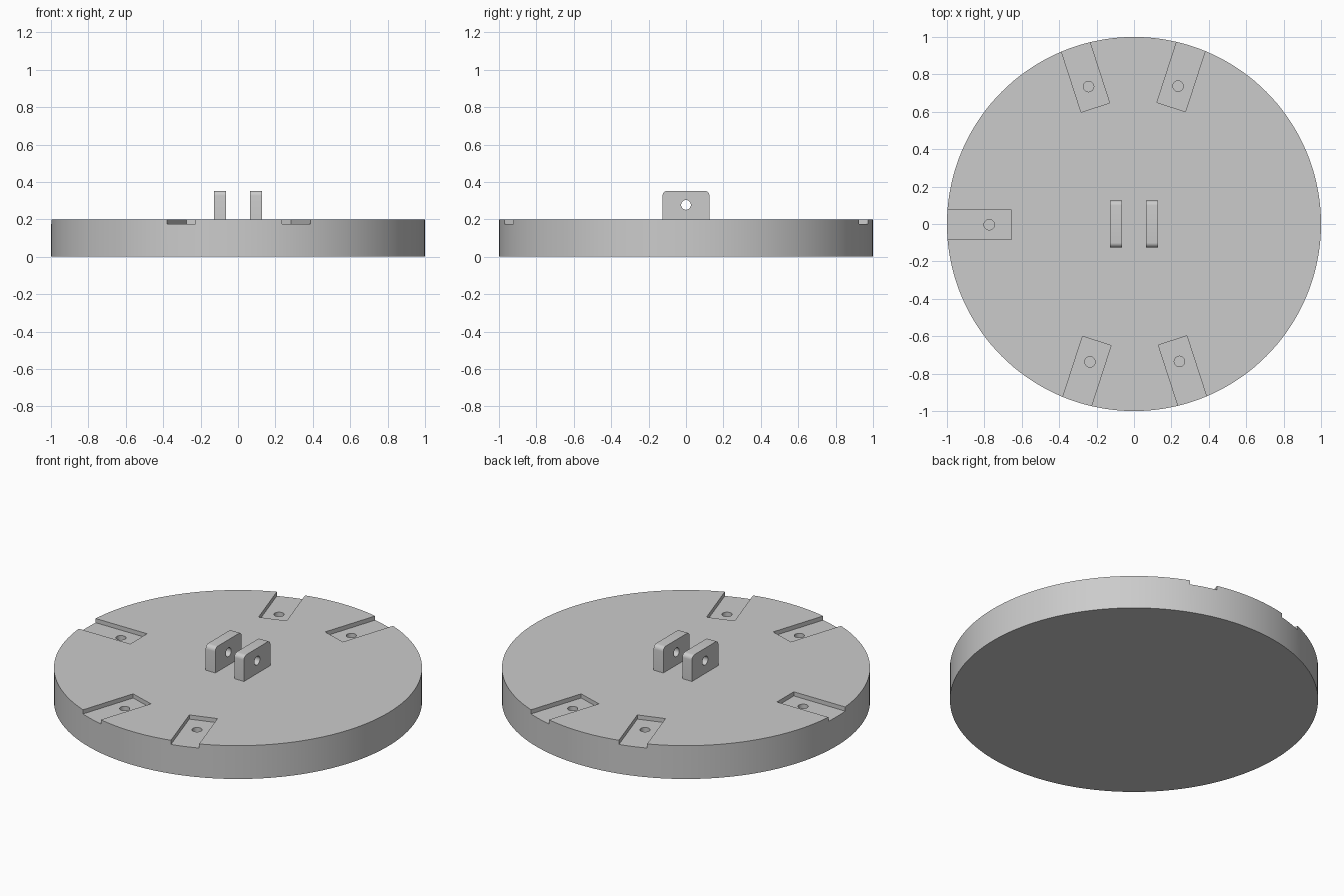
import bpy
import bmesh
from math import radians, pi
from mathutils import Matrix, Vector

cube = bpy.data.objects.get("Cube")
if cube:
    bpy.data.objects.remove(cube, do_unlink=True)

# Single grey material
grey = bpy.data.materials.new("plain_grey")
grey.use_nodes = True
colour = (0.6, 0.6, 0.6, 1)
grey.diffuse_color = colour
grey.node_tree.nodes["Principled BSDF"].inputs["Base Color"].default_value = colour


def add_object(name, bm):
    mesh = bpy.data.meshes.new(name)
    bm.to_mesh(mesh)
    bm.free()
    mesh.materials.append(grey)
    obj = bpy.data.objects.new(name, mesh)
    bpy.context.collection.objects.link(obj)
    return obj


def box(name, low, high, turn=Matrix(), rounding=0):
    low, high = Vector(low), Vector(high)
    bm = bmesh.new()
    place = Matrix.Translation((low + high) / 2) @ Matrix.Diagonal((high - low).to_4d())
    bmesh.ops.create_cube(bm, size=1, matrix=place)
    if rounding:
        # Round the two top edges that run along x
        edges = [e for e in bm.edges
                 if all(v.co.z > high.z - 0.001 for v in e.verts)
                 and abs(e.verts[0].co.x - e.verts[1].co.x) > 0.01]
        bmesh.ops.bevel(bm, geom=edges, offset=rounding, segments=6,
                        profile=0.5, affect='EDGES')
    bm.transform(turn)
    return add_object(name, bm)


def cylinder(name, radius, length, centre, turn=Matrix(), sides=32):
    bm = bmesh.new()
    bmesh.ops.create_cone(bm, cap_ends=True, segments=sides, radius1=radius,
                          radius2=radius, depth=length)
    bm.transform(Matrix.Translation(centre) @ turn)
    return add_object(name, bm)


def cut(target, cutter):
    mod = target.modifiers.new("cut", 'BOOLEAN')
    mod.operation = 'DIFFERENCE'
    mod.solver = 'EXACT'
    mod.object = cutter
    bpy.context.view_layer.objects.active = target
    bpy.ops.object.modifier_apply(modifier=mod.name)
    bpy.data.objects.remove(cutter, do_unlink=True)


def shade(obj):
    bpy.ops.object.select_all(action='DESELECT')
    obj.select_set(True)
    bpy.context.view_layer.objects.active = obj
    bpy.ops.object.shade_smooth_by_angle(angle=radians(30))


# Round base
THICK = 0.2
base = cylinder("round_base", 1, THICK, (0, 0, THICK / 2), sides=144)

# Radial recesses open at the rim, each with a blind screw hole
SHIFT = 0.004
for angle in (72, 108, 180, 252, 288):
    turn = Matrix.Rotation(radians(angle), 4, 'Z')
    cut(base, box("recess_cutter", (0.656, SHIFT - 0.08, 0.175),
                  (1.1, SHIFT + 0.08, 0.3), turn))
    cut(base, cylinder("hole_cutter", 0.028, 0.2, turn @ Vector((0.774, SHIFT, 0.2))))
shade(base)

# Pair of upright lugs with a shared pin hole
for side, name in ((-1, "right_lug"), (1, "left_lug")):
    x = side * 0.095
    lug = box(name, (x - 0.032, -0.125, THICK - 0.005), (x + 0.032, 0.125, 0.352),
              rounding=0.025)
    cut(lug, cylinder("pin_cutter", 0.026, 0.2, (x, 0, 0.277),
                      Matrix.Rotation(pi / 2, 4, 'Y')))
    shade(lug)
